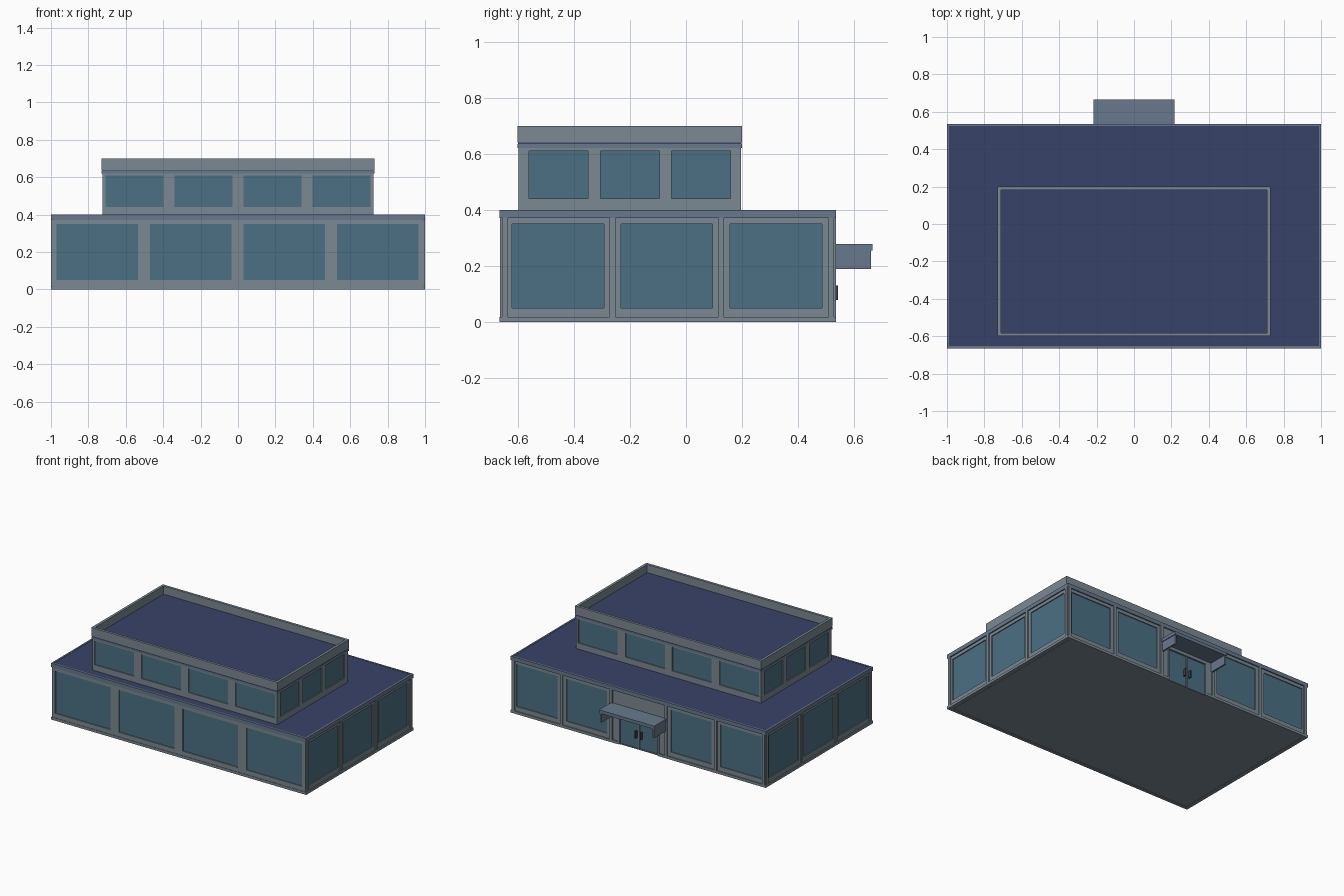
import bpy, bmesh
from mathutils import Matrix, Vector

if "Cube" in bpy.data.objects:
    bpy.data.objects.remove(bpy.data.objects["Cube"])


def material(name, r, g, b):
    m = bpy.data.materials.new(name)
    m.diffuse_color = (r, g, b, 1)
    m.use_nodes = True
    m.node_tree.nodes["Principled BSDF"].inputs["Base Color"].default_value = m.diffuse_color
    return m


WALL = material("wall_grey", 0.20, 0.25, 0.29)
TRIM = material("trim_blue_grey", 0.14, 0.19, 0.27)
GLASS = material("window_glass", 0.07, 0.16, 0.23)
ROOF = material("roof_navy", 0.04, 0.055, 0.14)
DARK = material("handle_dark", 0.05, 0.05, 0.06)


def boxes(name, parts, mat):
    """One object from a list of (x0, x1, y0, y1, z0, z1) boxes."""
    bm = bmesh.new()
    for x0, x1, y0, y1, z0, z1 in parts:
        centre = Vector((x0 + x1, y0 + y1, z0 + z1)) / 2
        size = Matrix.Diagonal((abs(x1 - x0), abs(y1 - y0), abs(z1 - z0), 1))
        bmesh.ops.create_cube(bm, size=1, matrix=Matrix.Translation(centre) @ size)
    me = bpy.data.meshes.new(name)
    bm.to_mesh(me)
    bm.free()
    me.materials.append(mat)
    ob = bpy.data.objects.new(name, me)
    bpy.context.collection.objects.link(ob)
    return ob


def facade(name, axis, plane, lo, hi, z0, z1, openings, inward, pilasters=()):
    """Wall with recessed panes; openings are (u0, u1, bottom, top) along the wall."""
    def place(u0, u1, d0, d1, a, b):
        p, q = plane + inward * d0, plane + inward * d1
        return (u0, u1, p, q, a, b) if axis == 'x' else (p, q, u0, u1, a, b)

    wall, panes, u = [], [], lo
    for a, b, bottom, top in sorted(openings):
        wall.append(place(u, a, 0, 0.02, z0, z1))
        if bottom > z0:
            wall.append(place(a, b, 0, 0.02, z0, bottom))
        wall.append(place(a, b, 0, 0.02, top, z1))
        panes.append(place(a, b, 0.007, 0.02, bottom, top))
        u = b
    wall.append(place(u, hi, 0, 0.02, z0, z1))
    boxes(name + "_wall", wall, WALL)
    boxes(name + "_glass", panes, GLASS)
    if pilasters:
        boxes(name + "_pilasters",
              [place(p - 0.01, p + 0.01, -0.008, 0, 0.018, 0.372) for p in pilasters], WALL)


def rim(name, x, y0, y1, t, z0, z1, mat):
    """Rectangular ring made of four bars."""
    boxes(name, [(-x, x, y0, y0 + t, z0, z1), (-x, x, y1 - t, y1, z0, z1),
                 (-x, -x + t, y0 + t, y1 - t, z0, z1),
                 (x - t, x, y0 + t, y1 - t, z0, z1)], mat)


# Ground floor: core, plinth, roof and edge trim
boxes("ground_floor_core", [(-0.97, 0.97, -0.637, 0.507, 0, 0.385)], WALL)
rim("eave_trim", 1.0, -0.665, 0.535, 0.012, 0.372, 0.4, TRIM)
boxes("lower_roof", [(-0.988, 0.988, -0.653, 0.523, 0.38, 0.398)], ROOF)
boxes("plinth", [(-1, 1, -0.665, -0.655, 0, 0.018),
                 (-1, -0.99, -0.655, 0.535, 0, 0.018),
                 (0.99, 1, -0.655, 0.535, 0, 0.018),
                 (-0.99, -0.16, 0.525, 0.535, 0, 0.018),
                 (0.16, 0.99, 0.525, 0.535, 0, 0.018)], WALL)

# Ground floor walls
front = [(a, a + 0.435, 0.05, 0.35) for a in (-0.97, -0.47, 0.03, 0.53)]
facade("ground_front", 'x', -0.662, -0.992, 0.992, 0, 0.38, front, 1)
back = [(s * c - 0.16, s * c + 0.16, 0.05, 0.35) for s in (-1, 1) for c in (0.41, 0.8)]
back += [(-0.15, -0.005, 0.005, 0.23), (0.005, 0.15, 0.005, 0.23)]
facade("ground_back", 'x', 0.527, -0.992, 0.992, 0, 0.38, back, -1,
       (-0.982, -0.605, -0.215, 0.215, 0.605, 0.982))
side = [(-0.62, -0.293, 0.05, 0.35), (-0.232, 0.095, 0.05, 0.35), (0.157, 0.485, 0.05, 0.35)]
for label, s in (("left", -1), ("right", 1)):
    facade("ground_" + label, 'y', s * 0.992, -0.642, 0.507, 0, 0.38, side, -s,
           (-0.645, -0.262, 0.126, 0.517))

# Entrance: canopy slab, side cheeks and door handles
boxes("canopy_slab", [(-0.217, 0.217, 0.527, 0.665, 0.255, 0.278)], TRIM)
boxes("canopy_cheeks", [(-0.212, -0.2, 0.527, 0.66, 0.19, 0.255),
                        (0.2, 0.212, 0.527, 0.66, 0.19, 0.255)], TRIM)
boxes("door_frame", [(-0.16, -0.15, 0.52, 0.533, 0, 0.24), (0.15, 0.16, 0.52, 0.533, 0, 0.24),
                     (-0.15, 0.15, 0.52, 0.533, 0.23, 0.24)], WALL)
boxes("door_handles", [(-0.024, -0.016, 0.518, 0.542, 0.08, 0.13),
                       (0.016, 0.024, 0.518, 0.542, 0.08, 0.13)], DARK)

# Upper floor: core, walls, band, roof and parapet
boxes("upper_floor_core", [(-0.705, 0.705, -0.575, 0.175, 0.39, 0.62)], WALL)
upper = [(c - 0.155, c + 0.155, 0.44, 0.61) for c in (-0.553, -0.184, 0.184, 0.553)]
facade("upper_front", 'x', -0.596, -0.725, 0.725, 0.398, 0.62, upper, 1)
facade("upper_back", 'x', 0.196, -0.725, 0.725, 0.398, 0.62, upper, -1)
upper_side = [(a, a + 0.21, 0.44, 0.61) for a in (-0.56, -0.305, -0.052)]
for label, s in (("left", -1), ("right", 1)):
    facade("upper_" + label, 'y', s * 0.725, -0.576, 0.176, 0.398, 0.62, upper_side, -s)
boxes("upper_band", [(-0.73, 0.73, -0.6, 0.2, 0.62, 0.635)], TRIM)
boxes("upper_roof", [(-0.728, 0.728, -0.598, 0.198, 0.635, 0.642)], ROOF)
rim("parapet", 0.73, -0.6, 0.2, 0.018, 0.64, 0.7, WALL)
